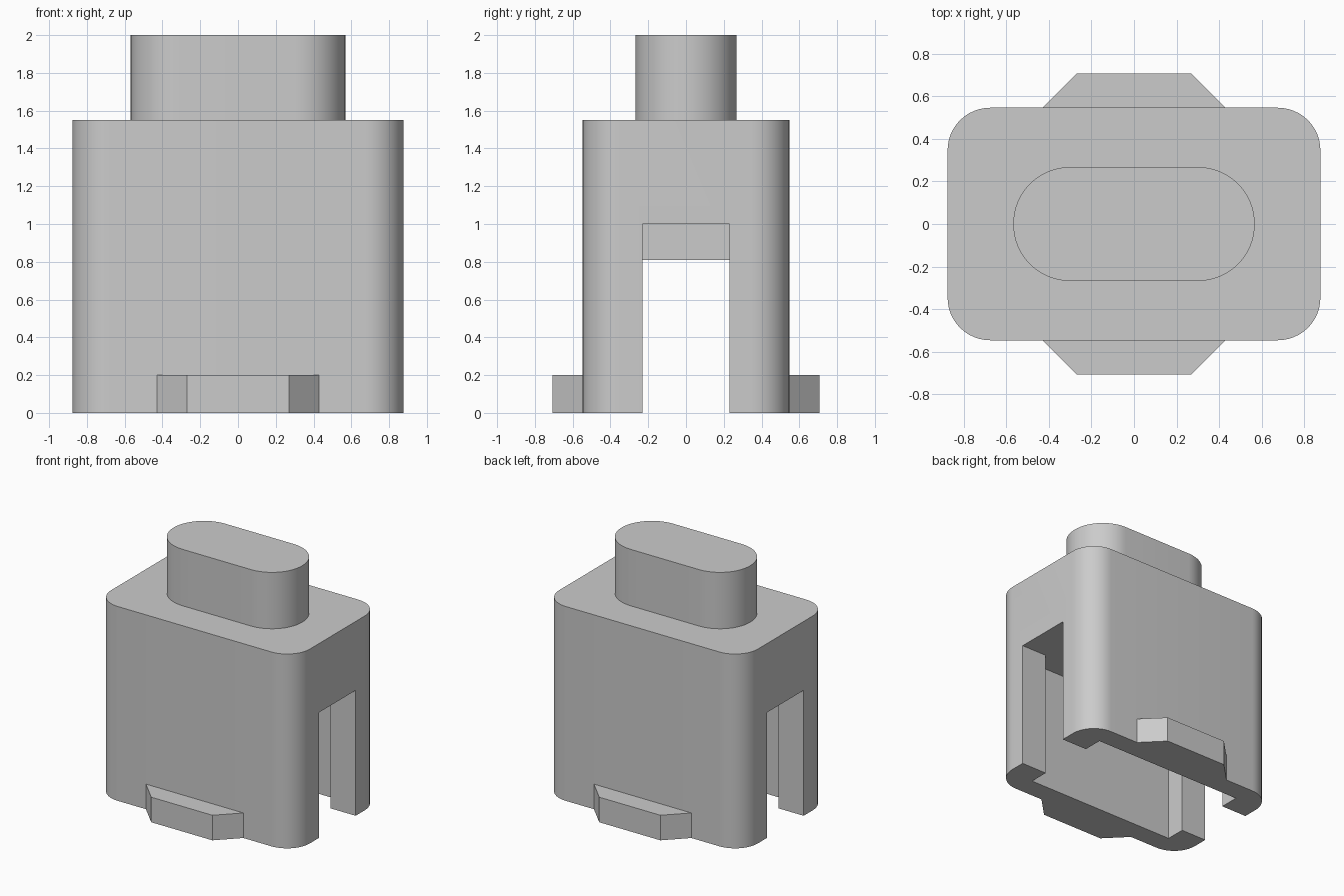
import bpy
import bmesh
from math import cos, sin, pi, radians

cube = bpy.data.objects.get("Cube")
if cube:
    bpy.data.objects.remove(cube, do_unlink=True)

grey = bpy.data.materials.new("light_grey_plastic")
grey.use_nodes = True
grey.diffuse_color = (0.6, 0.6, 0.6, 1)
grey.node_tree.nodes["Principled BSDF"].inputs["Base Color"].default_value = (0.6, 0.6, 0.6, 1)


def prism(name, outline, z0, z1):
    """Extrude a counter-clockwise outline from z0 up to z1."""
    bm = bmesh.new()
    base = bm.faces.new([bm.verts.new((x, y, z0)) for x, y in outline])
    top = bmesh.ops.extrude_face_region(bm, geom=[base])["geom"]
    bmesh.ops.translate(bm, vec=(0, 0, z1 - z0),
                        verts=[v for v in top if isinstance(v, bmesh.types.BMVert)])
    bmesh.ops.recalc_face_normals(bm, faces=bm.faces)
    mesh = bpy.data.meshes.new(name)
    bm.to_mesh(mesh)
    bm.free()
    mesh.materials.append(grey)
    obj = bpy.data.objects.new(name, mesh)
    bpy.context.collection.objects.link(obj)
    return obj


def rounded(hx, hy, r, steps=12):
    """Rectangle outline with rounded corners."""
    pts = []
    for q, (sx, sy) in enumerate([(1, 1), (-1, 1), (-1, -1), (1, -1)]):
        for i in range(steps + 1):
            a = (q + i / steps) * pi / 2
            pts.append((sx * (hx - r) + r * cos(a), sy * (hy - r) + r * sin(a)))
    return pts


def smooth(obj):
    bpy.ops.object.select_all(action="DESELECT")
    obj.select_set(True)
    bpy.context.view_layer.objects.active = obj
    bpy.ops.object.shade_smooth_by_angle(angle=radians(30))


# Main housing, hollowed from below with narrower slots through both ends
housing = prism("housing", rounded(0.877, 0.547, 0.2), 0, 1.55)
quarter = [(1.0, 0.23), (0.655, 0.23), (0.655, 0.385)]
half = quarter + [(-x, y) for x, y in reversed(quarter)]
cavity = prism("cavity_cutter", half + [(-x, -y) for x, y in half], -0.1, 1.0)
cavity.hide_render = True
cut = housing.modifiers.new("cavity", "BOOLEAN")
cut.object = cavity
cut.operation = "DIFFERENCE"
cut.solver = "EXACT"
bpy.context.view_layer.objects.active = housing
bpy.ops.object.modifier_apply(modifier=cut.name)
bpy.data.objects.remove(cavity, do_unlink=True)
smooth(housing)

# Block hanging from the cavity ceiling
prism("ceiling_block", [(-0.27, -0.4), (0.27, -0.4), (0.27, 0.4), (-0.27, 0.4)], 0.81, 1.02)

# Upper stem
smooth(prism("stem", rounded(0.568, 0.268, 0.267, 16), 1.55, 2.0))

# Chamfered tabs at the foot of the front and back walls
for name, s in (("front_tab", -1), ("back_tab", 1)):
    prism(name, [(-0.43, s * 0.547), (0.43, s * 0.547),
                 (0.27, s * 0.708), (-0.27, s * 0.708)], 0, 0.2)
